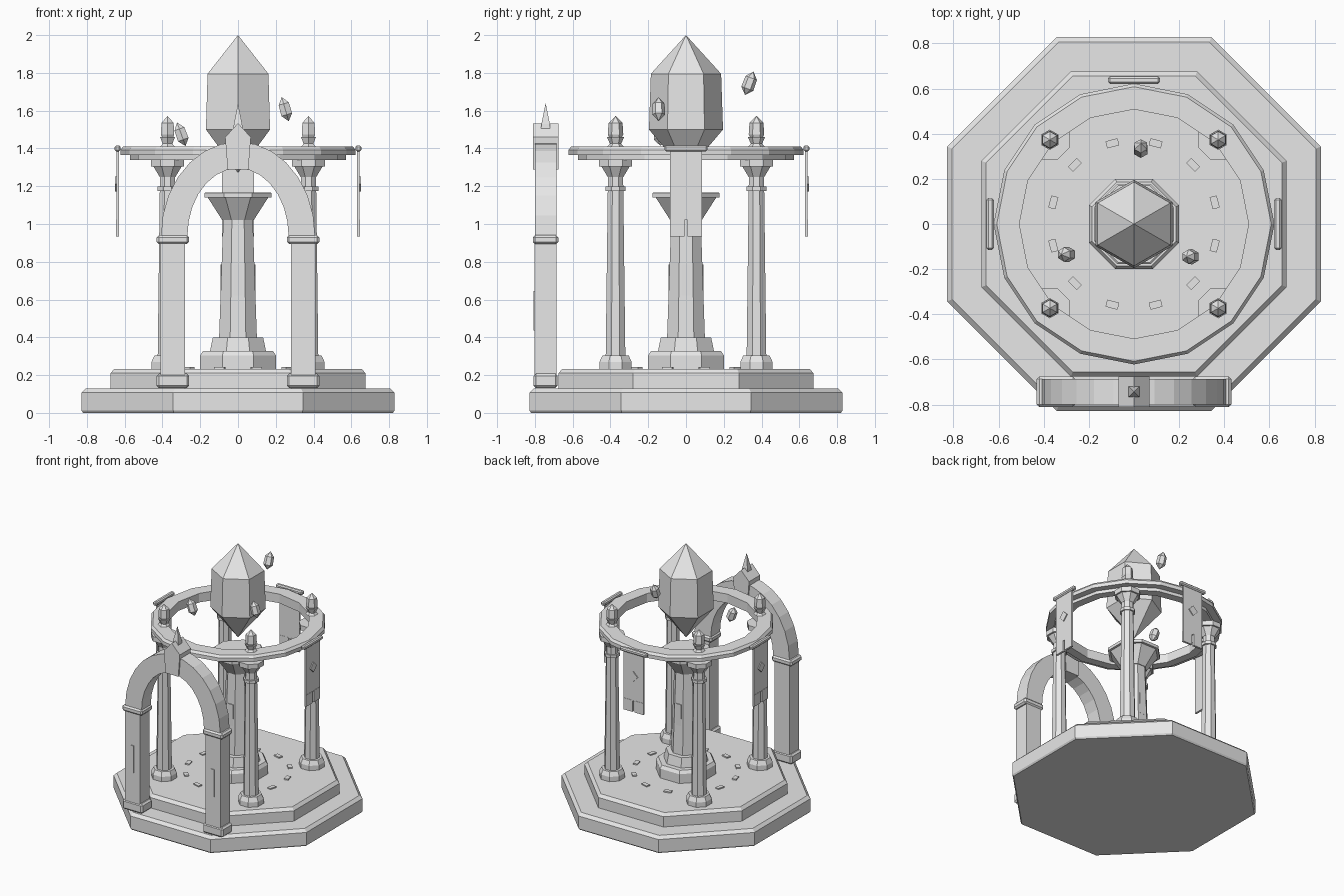
import bpy, bmesh
from math import cos, sin, pi, radians
from mathutils import Matrix, Vector

if "Cube" in bpy.data.objects:
    bpy.data.objects.remove(bpy.data.objects["Cube"])

stone = bpy.data.materials.new("pale_stone")
stone.use_nodes = True
GREY = (0.8, 0.8, 0.8, 1)
stone.diffuse_color = GREY
stone.node_tree.nodes["Principled BSDF"].inputs["Base Color"].default_value = GREY


def finish(bm, name, matrix=None):
    bmesh.ops.remove_doubles(bm, verts=bm.verts, dist=0.0001)
    bmesh.ops.recalc_face_normals(bm, faces=bm.faces)
    if matrix:
        bm.transform(matrix)
    mesh = bpy.data.meshes.new(name)
    bm.to_mesh(mesh)
    bm.free()
    mesh.materials.append(stone)
    obj = bpy.data.objects.new(name, mesh)
    bpy.context.collection.objects.link(obj)
    return obj


def lathe(name, profile, sides=8, matrix=None, flat=True, hollow=False):
    """Faceted turning of (radius, height) points; flat puts a side on each axis
    and reads the radius as the distance to that side."""
    bm = bmesh.new()
    grow = 1 / cos(pi / sides) if flat else 1
    turn = pi / sides if flat else pi / 2
    rings = [[bm.verts.new((r * grow * cos(turn + 2 * pi * i / sides),
                            r * grow * sin(turn + 2 * pi * i / sides), z))
              for i in range(sides)] for r, z in profile]
    pairs = list(zip(rings, rings[1:]))
    if hollow:
        pairs.append((rings[-1], rings[0]))
    else:
        bm.faces.new(rings[0])
        bm.faces.new(rings[-1])
    for a, b in pairs:
        for i in range(sides):
            j = (i + 1) % sides
            bm.faces.new((a[i], a[j], b[j], b[i]))
    return finish(bm, name, matrix)


def box(name, size, centre, matrix=None, bevel=0):
    bm = bmesh.new()
    bmesh.ops.create_cube(bm, size=1)
    bm.transform(Matrix.Translation(centre) @ Matrix.Diagonal((*size, 1)))
    obj = finish(bm, name, matrix)
    if bevel:
        obj.modifiers.new("bevel", "BEVEL").width = bevel
    return obj


def slab(name, outline, y, depth):
    """Outline in x and z, pushed along y."""
    bm = bmesh.new()
    face = bm.faces.new([bm.verts.new((x, y - depth / 2, z)) for x, z in outline])
    out = bmesh.ops.extrude_face_region(bm, geom=[face])
    moved = [v for v in out["geom"] if isinstance(v, bmesh.types.BMVert)]
    bmesh.ops.translate(bm, verts=moved, vec=(0, depth, 0))
    return finish(bm, name)


def at(x, y, z=0):
    return Matrix.Translation((x, y, z))


def spin(angle):
    return Matrix.Rotation(angle, 4, "Z")


# Stepped platform
lathe("lower_step", [(.82, 0), (.828, .012), (.828, .108), (.806, .13)])
lathe("upper_step", [(.675, .13), (.675, .21), (.655, .233)])
for i in range(12):
    box("floor_tile", (.032, .055, .012), (.37, 0, .236), spin(pi / 12 + i * pi / 6))

# Central pedestal
lathe("pedestal_base", [(.2, .23), (.2, .305), (.185, .328), (.148, .328), (.133, .4)])
lathe("pedestal_shaft", [(.1, .4), (.078, 1.03)])
lathe("pedestal_capital", [(.083, 1.02), (.16, 1.14), (.177, 1.14), (.177, 1.163), (.17, 1.168)])
for i in range(4):
    box("pedestal_panel", (.03, .045, .165), (.078, 0, .703), spin(i * pi / 2))

# Great crystal
lathe("great_crystal", [(0, 1.27), (.196, 1.5), (.186, 1.795), (0, 2)], 6, flat=False)

# Four columns with crystal finials
for x in (-.373, .373):
    for y in (-.373, .373):
        here = at(x, y)
        lathe("column_base", [(.085, .23), (.085, .27), (.07, .303)], matrix=here)
        lathe("column_shaft", [(.052, .3), (.04, 1.27)], matrix=here)
        lathe("column_collar", [(.052, 1.175), (.052, 1.198)], matrix=here)
        lathe("column_capital", [(.042, 1.25), (.075, 1.305), (.087, 1.305), (.087, 1.342)], matrix=here)
        lathe("finial_cup", [(.045, 1.408), (.03, 1.425), (.045, 1.46)], 6, here, False)
        lathe("finial_crystal", [(.03, 1.45), (.041, 1.475), (.037, 1.535), (0, 1.572)], 6, here, False)

# Ring on the columns
lathe("ring", [(.508, 1.34), (.572, 1.34), (.572, 1.364), (.622, 1.364), (.622, 1.392),
               (.608, 1.41), (.508, 1.41)], 16, flat=False, hollow=True)

# Hanging banners on the two sides and the back
for angle in (0, pi / 2, pi):
    turn = spin(angle)
    box("banner_rod", (.032, .23, .03), (.637, 0, 1.4), turn, .008)
    box("banner_cloth", (.012, .17, .37), (.637, 0, 1.205), turn)
    for side in (-1, 1):
        box("banner_tail", (.016, .077, .09), (.637, side * .0465, .98), turn)
    diamond = at(.641, 0, 1.212) @ Matrix.Rotation(pi / 4, 4, "X")
    box("banner_diamond", (.018, .056, .056), (0, 0, 0), turn @ diamond)

# Gateway piers
GATE_Y = -.743
for x in (-.345, .345):
    box("pier", (.13, .116, .74), (x, GATE_Y, .54))
    box("pier_foot", (.172, .128, .075), (x, GATE_Y, .17), bevel=.012)
    box("pier_cap", (.172, .136, .047), (x, GATE_Y, .917), bevel=.012)
    box("pier_panel", (.03, .02, .21), (x, GATE_Y - .054, .54))

# Gateway arch, keystone and spike
STEPS = 14
angles = [pi * i / STEPS for i in range(STEPS + 1)]
outer = [(.408 * cos(a), .935 + .5 * sin(a)) for a in angles]
inner = [(.268 * cos(a), .935 + .36 * sin(a)) for a in reversed(angles)]
slab("arch", outer + inner, GATE_Y, .114)
slab("keystone", [(-.055, 1.288), (.055, 1.288), (.068, 1.46), (0, 1.533), (-.068, 1.46)], GATE_Y, .136)
lathe("keystone_spike", [(.026, 1.49), (.022, 1.53), (0, 1.64)], 4, at(0, GATE_Y))

# Floating shards
shards = [((.25, -.145, 1.608), (0, -.28, 0)),
          ((-.3, -.135, 1.475), (0, -.35, 0)),
          ((.03, .335, 1.745), (-.35, 0, 0))]
for place, tilt in shards:
    lean = Matrix.Rotation(tilt[0], 4, "X") @ Matrix.Rotation(tilt[1], 4, "Y")
    lathe("floating_shard", [(0, -.066), (.034, -.03), (.032, .03), (0, .066)], 6,
          at(*place) @ lean, False)
